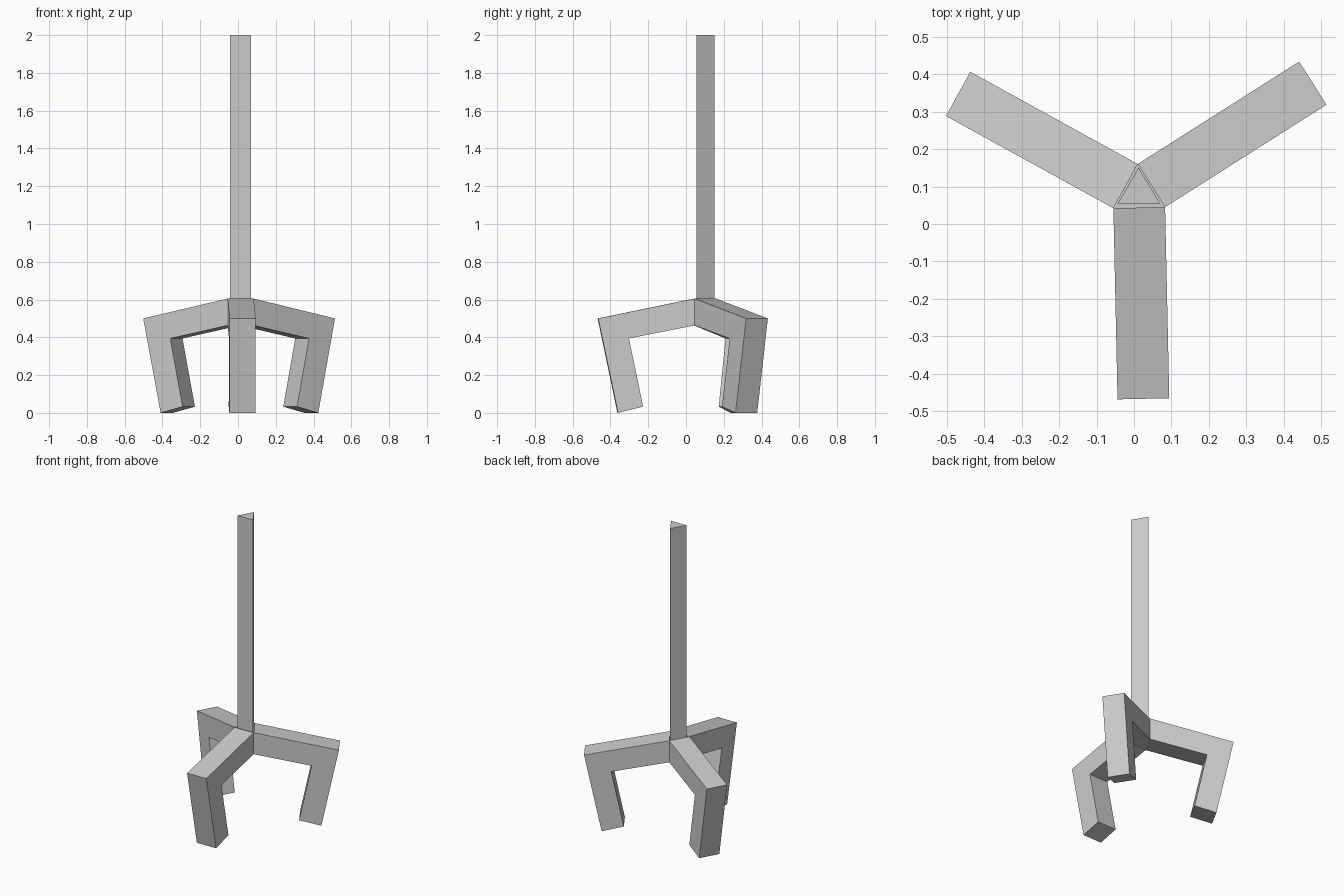
import bpy
import bmesh
from mathutils import Vector

cube = bpy.data.objects.get("Cube")
if cube:
    bpy.data.objects.remove(cube, do_unlink=True)

grey = bpy.data.materials.new("plain_grey")
grey.use_nodes = True
colour = (0.6, 0.6, 0.6, 1)
grey.diffuse_color = colour
grey.node_tree.nodes["Principled BSDF"].inputs["Base Color"].default_value = colour


def finish(name, bm):
    bmesh.ops.recalc_face_normals(bm, faces=bm.faces)
    mesh = bpy.data.meshes.new(name)
    bm.to_mesh(mesh)
    bm.free()
    mesh.materials.append(grey)
    obj = bpy.data.objects.new(name, mesh)
    bpy.context.collection.objects.link(obj)
    return obj


def prism(name, outline, offset):
    """Sweep a closed outline along an offset vector."""
    bm = bmesh.new()
    face = bm.faces.new([bm.verts.new(p) for p in outline])
    swept = bmesh.ops.extrude_face_region(bm, geom=[face], use_keep_orig=True)
    verts = [g for g in swept["geom"] if isinstance(g, bmesh.types.BMVert)]
    bmesh.ops.translate(bm, verts=verts, vec=offset)
    return finish(name, bm)


# Hub corners, shared by the inner ends of the three legs
left = Vector((0.083, 0.045, 0))
right = Vector((-0.055, 0.042, 0))
back = Vector((0.01, 0.16, 0))

# Bent leg profile: distance out from the hub, height
leg_profile = [(0, 0.605), (0.51, 0.5), (0.405, 0), (0.272, 0.033),
               (0.347, 0.394), (0, 0.463)]


def leg(name, a, b):
    side = b - a
    out = Vector((side.y, -side.x, 0)).normalized()
    outline = [a + out * d + Vector((0, 0, z)) for d, z in leg_profile]
    prism(name, outline, side)


leg("front_leg", right, left)
leg("back_left_leg", left, back)
leg("back_right_leg", back, right)

# Floor closing the underside of the hub
bm = bmesh.new()
bm.faces.new([bm.verts.new(p + Vector((0, 0, 0.464))) for p in (left, right, back)])
finish("hub_floor", bm)

# Three-sided upright pole standing inside the hub
pole_foot = [(-0.043, 0.055, 0.465), (0.07, 0.055, 0.465), (0.012, 0.15, 0.465)]
prism("pole", pole_foot, Vector((0, 0, 1.535)))
